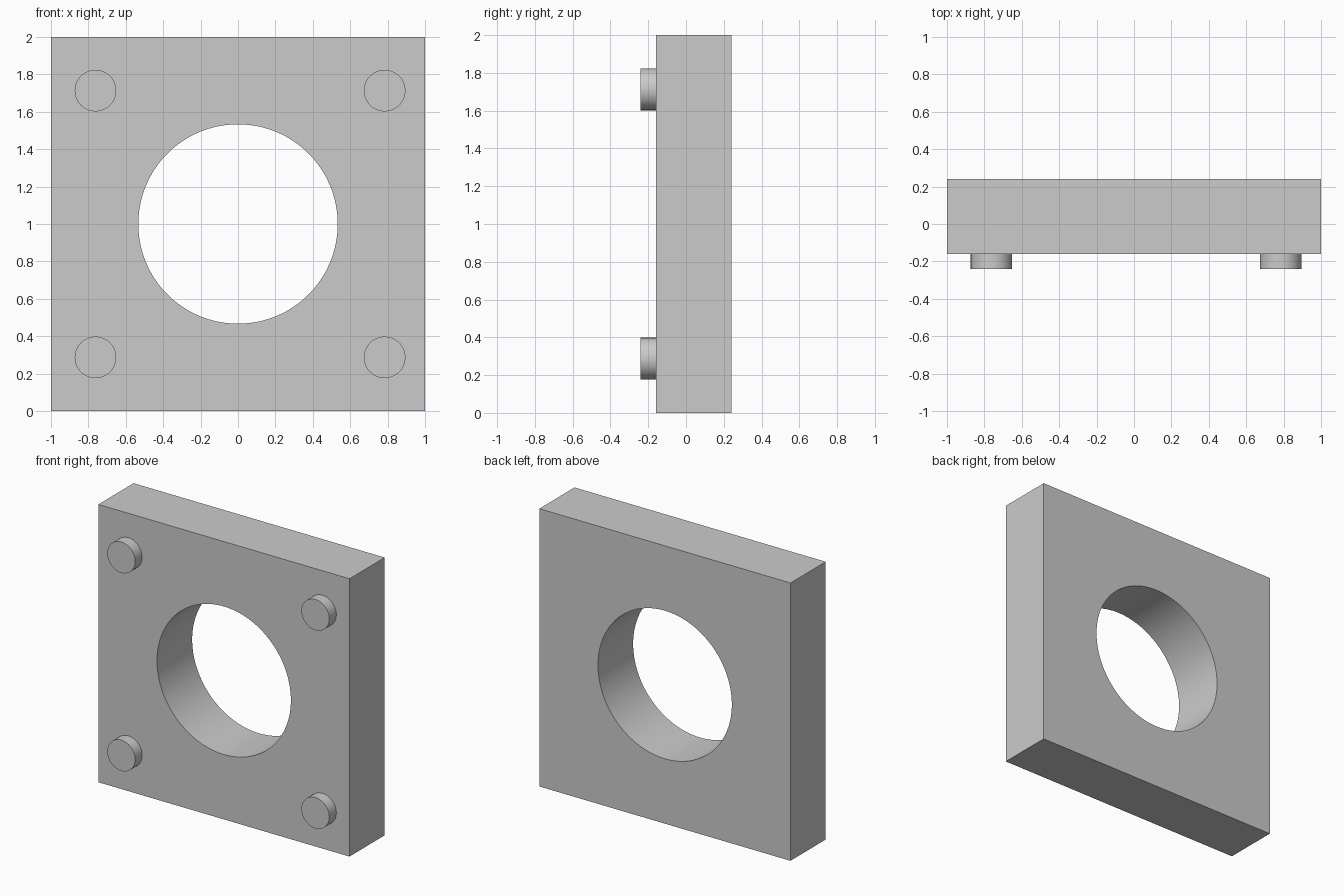
import bpy
from math import pi, radians

cube = bpy.data.objects.get("Cube")
if cube:
    bpy.data.objects.remove(cube, do_unlink=True)

SIZE = 2.0
FRONT, BACK = -0.16, 0.24
HOLE_RADIUS = 0.533
PEG_RADIUS = 0.111
PEG_TIP = -0.24


def cylinder_y(name, radius, y0, y1, x, z, sides):
    """Cylinder running along y from y0 to y1."""
    bpy.ops.mesh.primitive_cylinder_add(
        vertices=sides, radius=radius, depth=y1 - y0,
        location=(x, (y0 + y1) / 2, z), rotation=(pi / 2, 0, 0))
    obj = bpy.context.object
    obj.name = name
    return obj


def smooth(obj):
    bpy.ops.object.select_all(action='DESELECT')
    obj.select_set(True)
    bpy.context.view_layer.objects.active = obj
    bpy.ops.object.shade_smooth_by_angle(angle=radians(30))


# Bore cutter
cutter = cylinder_y("bore_cutter", HOLE_RADIUS, FRONT - 0.1, BACK + 0.1,
                    0, SIZE / 2, 128)
cutter.hide_render = True

# Square plate with a round bore
bpy.ops.mesh.primitive_cube_add(size=1, location=(0, (FRONT + BACK) / 2, SIZE / 2))
plate = bpy.context.object
plate.name = "plate"
plate.scale = (SIZE, BACK - FRONT, SIZE)
bpy.ops.object.transform_apply(location=False, rotation=False, scale=True)
bore = plate.modifiers.new("bore", 'BOOLEAN')
bore.operation = 'DIFFERENCE'
bore.solver = 'EXACT'
bore.object = cutter
bpy.ops.object.modifier_apply(modifier=bore.name)
bpy.data.objects.remove(cutter, do_unlink=True)
smooth(plate)

# Corner pegs on the front face, seated against the plate
for side, x in (("right", -0.762), ("left", 0.784)):
    for level, z in (("lower", 0.287), ("upper", 1.713)):
        smooth(cylinder_y(f"{level}_{side}_peg", PEG_RADIUS, PEG_TIP, FRONT,
                          x, z, 64))
